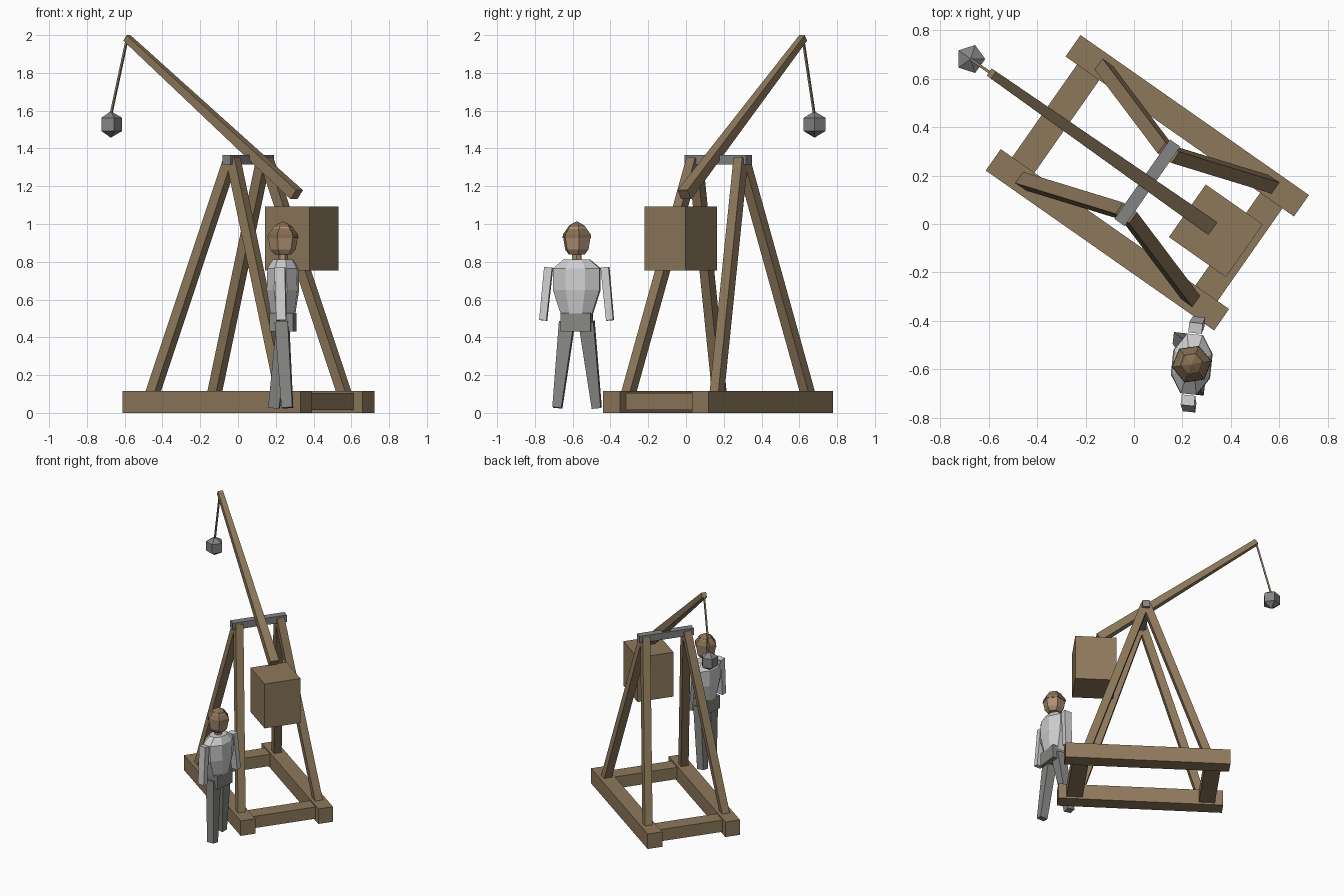
import bpy, math
from mathutils import Matrix, Vector

if "Cube" in bpy.data.objects:
    bpy.data.objects.remove(bpy.data.objects["Cube"])


def material(name, rgb):
    m = bpy.data.materials.new(name)
    m.diffuse_color = (*rgb, 1)
    m.use_nodes = True
    m.node_tree.nodes["Principled BSDF"].inputs["Base Color"].default_value = m.diffuse_color
    return m


WOOD = material("wood", (0.27, 0.19, 0.105))
IRON = material("iron grey", (0.23, 0.23, 0.23))
ROPE = material("rope", (0.30, 0.22, 0.14))
SHIRT = material("shirt white", (0.62, 0.62, 0.63))
TROUSERS = material("trouser grey", (0.24, 0.24, 0.23))
SKIN = material("skin", (0.42, 0.28, 0.17))
HAIR = material("hair brown", (0.24, 0.155, 0.085))

# Local frames: the machine is turned 35 degrees, the figure only slightly
ENGINE = Matrix.Translation((0.055, 0.17, 0)) @ Matrix.Rotation(math.radians(-35), 4, 'Z')
FIGURE = Matrix.Translation((0.238, -0.578, 0)) @ Matrix.Rotation(math.radians(-6), 4, 'Z')


def make(name, verts, faces, mat, frame):
    mesh = bpy.data.meshes.new(name)
    mesh.from_pydata([frame @ Vector(v) for v in verts], [], faces)
    mesh.materials.append(mat)
    mesh.update()
    ob = bpy.data.objects.new(name, mesh)
    bpy.context.collection.objects.link(ob)
    return ob


def beam(name, p, q, size_p, size_q, mat, frame=ENGINE, ref=(0, 1, 0)):
    """Square-section bar from p to q; sizes are (along ref, across ref)."""
    p, q = Vector(p), Vector(q)
    d = (q - p).normalized()
    s = Vector(ref)
    s = (s - d * s.dot(d)).normalized()
    t = d.cross(s)
    verts = [c + s * (i * a / 2) + t * (j * b / 2)
             for c, (a, b) in ((p, size_p), (q, size_q))
             for i, j in ((-1, -1), (1, -1), (1, 1), (-1, 1))]
    faces = [(3, 2, 1, 0), (4, 5, 6, 7)]
    faces += [(k, (k + 1) % 4, 4 + (k + 1) % 4, 4 + k) for k in range(4)]
    return make(name, verts, faces, mat, frame)


def stack(name, rings, sides, phase, mat, frame, center=(0, 0)):
    """Low-poly body from rings of (z, x radius, y radius)."""
    verts, faces = [], []
    for z, rx, ry in rings:
        for k in range(sides):
            a = math.radians(phase) + k * math.tau / sides
            verts.append((center[0] + rx * math.cos(a), center[1] + ry * math.sin(a), z))
    for r in range(len(rings) - 1):
        for k in range(sides):
            n = (k + 1) % sides
            faces.append((r * sides + k, r * sides + n, (r + 1) * sides + n, (r + 1) * sides + k))
    faces.append(tuple(reversed(range(sides))))
    faces.append(tuple(range((len(rings) - 1) * sides, len(rings) * sides)))
    return make(name, verts, faces, mat, frame)


# Base frame and A-shaped side supports
for sv, side in ((-1, "near"), (1, "far")):
    y = sv * 0.287
    beam(f"{side}_base_rail", (-0.575, y, 0.0575), (0.575, y, 0.0575),
         (0.108, 0.115), (0.108, 0.115), WOOD)
    for su, end in ((-1, "throwing"), (1, "weight")):
        beam(f"{side}_{end}_leg", (su * 0.424, y, 0.09), (su * 0.008, sv * 0.152, 1.345),
             (0.056, 0.056), (0.056, 0.056), WOOD)
for su, end in ((-1, "throwing"), (1, "weight")):
    beam(f"{end}_cross_beam", (su * 0.461, -0.25, 0.06), (su * 0.461, 0.25, 0.06),
         (0.112, 0.09), (0.112, 0.09), WOOD, ref=(1, 0, 0))

# Axle, throwing arm and counterweight
beam("axle", (0, -0.2, 1.34), (0, 0.2, 1.34), (0.052, 0.052), (0.052, 0.052), IRON, ref=(1, 0, 0))
beam("throwing_arm", (0.312, 0, 1.155), (-0.785, 0, 1.985), (0.064, 0.06), (0.036, 0.036), WOOD)
beam("counterweight_box", (0.345, 0, 0.753), (0.345, 0, 1.093),
     (0.265, 0.287), (0.265, 0.287), WOOD)

# Sling rope and stone
beam("sling_rope", (-0.785, 0, 1.975), (-0.888, 0, 1.58), (0.011, 0.011), (0.011, 0.011), ROPE)
R = 0.07
stack("sling_stone", [(1.527 + R * math.cos(math.radians(a)), R * math.sin(math.radians(a)) + 1e-4,
                       R * math.sin(math.radians(a)) + 1e-4) for a in (180, 120, 60, 0)],
      5, 35, IRON, ENGINE, (-0.89, 0))

# Figure: torso, hips, limbs
stack("torso", [(0.44, 0.055, 0.072), (0.51, 0.065, 0.085), (0.65, 0.088, 0.134),
                (0.765, 0.084, 0.134), (0.812, 0.055, 0.075)], 8, 22.5, SHIRT, FIGURE)
beam("hips", (0, 0, 0.43), (0, 0, 0.53), (0.158, 0.125), (0.158, 0.125), TROUSERS, FIGURE)
for sy, side, foot in ((-1, "near", 0.034), (1, "far", -0.058)):
    beam(f"{side}_arm", (0, sy * 0.15, 0.77), (0.01, sy * 0.178, 0.49),
         (0.043, 0.056), (0.038, 0.052), SHIRT, FIGURE)
    beam(f"{side}_trouser_leg", (0, sy * 0.052, 0.48), (foot, sy * 0.1, 0.027),
         (0.08, 0.07), (0.048, 0.058), TROUSERS, FIGURE)

# Head with a cap of hair
stack("neck", [(0.79, 0.027, 0.027), (0.86, 0.027, 0.027)], 6, 0, SKIN, FIGURE)
stack("head", [(0.838, 0.045, 0.045), (0.865, 0.068, 0.066), (0.93, 0.08, 0.078),
               (0.985, 0.052, 0.05)], 6, 15, SKIN, FIGURE)
stack("hair", [(0.925, 0.083, 0.081), (0.945, 0.081, 0.079), (0.993, 0.042, 0.042),
               (1.013, 0.004, 0.004)], 6, 15, HAIR, FIGURE)
